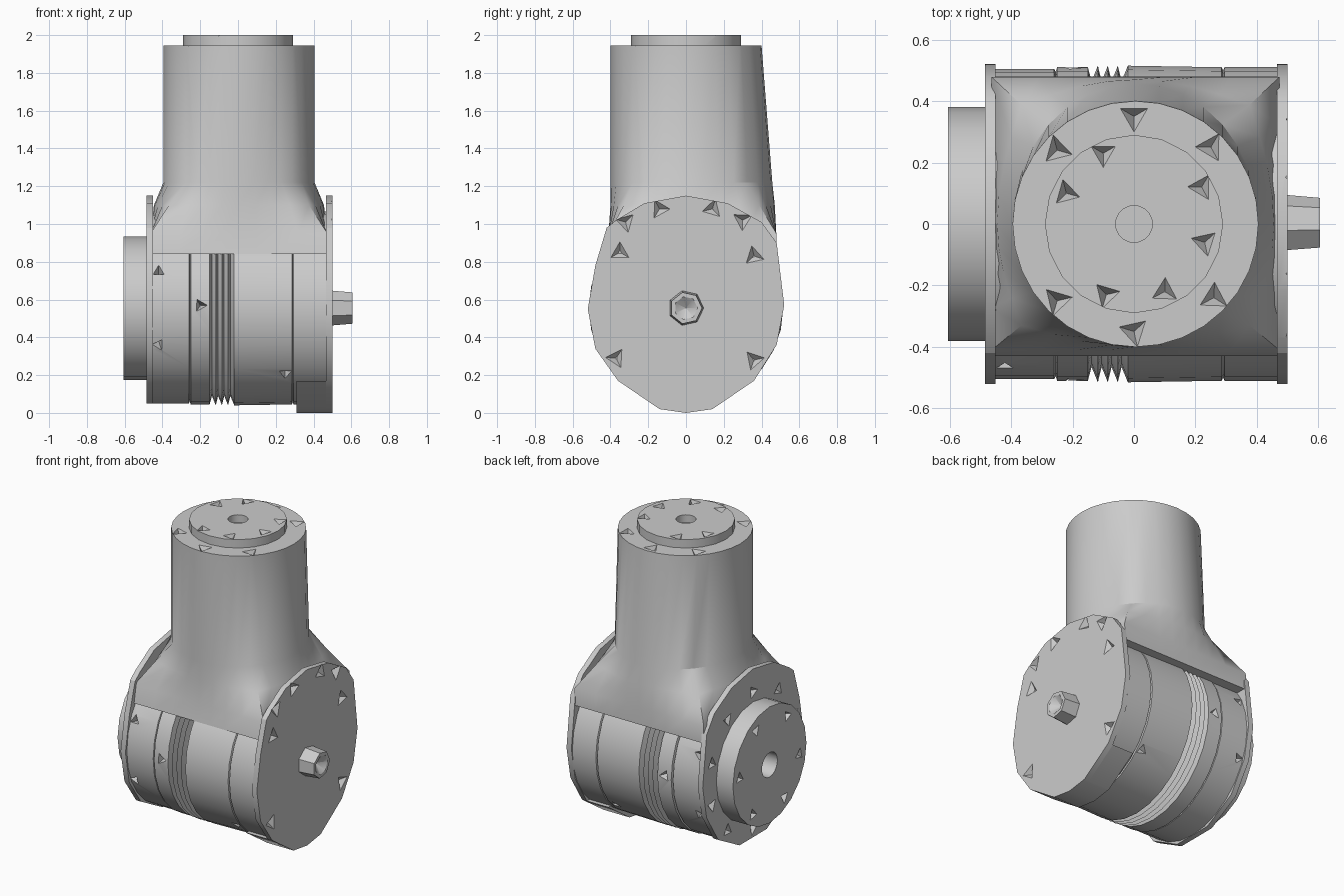
import bpy, bmesh, math
from mathutils import Vector, Matrix

cube = bpy.data.objects.get("Cube")
if cube:
    bpy.data.objects.remove(cube, do_unlink=True)

grey = bpy.data.materials.new("plain grey")
grey.use_nodes = True
GREY = (0.6, 0.6, 0.6, 1)
grey.diffuse_color = GREY
grey.node_tree.nodes["Principled BSDF"].inputs["Base Color"].default_value = GREY

AXIS_Z = 0.555          # height of the horizontal drum axis
TAU = math.tau


def make(name, rings):
    """Skin a list of point rings into a closed, smooth-shaded object."""
    bm = bmesh.new()
    loops = [[bm.verts.new(p) for p in ring] for ring in rings]
    for a, b in zip(loops, loops[1:]):
        n = len(a)
        for i in range(n):
            j = (i + 1) % n
            bm.faces.new((a[i], a[j], b[j], b[i]))
    bm.faces.new(loops[0][::-1])
    bm.faces.new(loops[-1])
    bmesh.ops.recalc_face_normals(bm, faces=bm.faces)
    mesh = bpy.data.meshes.new(name)
    bm.to_mesh(mesh)
    bm.free()
    mesh.materials.append(grey)
    obj = bpy.data.objects.new(name, mesh)
    bpy.context.collection.objects.link(obj)
    return obj


def lathe(name, profile, n, upright=False):
    """Turn (position, radius) pairs about the drum axis or the vertical."""
    rings = []
    for t, r in profile:
        ring = []
        for i in range(n):
            u, v = r * math.cos(TAU * i / n), r * math.sin(TAU * i / n)
            ring.append((u, v, t) if upright else (t, u, AXIS_Z + v))
        rings.append(ring)
    return make(name, rings)


def plate(name, outline, x0, x1):
    return make(name, [[(x, y, z) for y, z in outline] for x in (x0, x1)])


def pit(obj, spots, normal, size, depth):
    """Cut small three-sided bolt pits into a surface."""
    bm = bmesh.new()
    for k, spot in enumerate(spots):
        n = Vector(normal(spot) if callable(normal) else normal).normalized()
        turn = n.to_track_quat('Z', 'Y').to_matrix().to_4x4()
        lift = Matrix.Translation(Vector(spot))
        spin = Matrix.Rotation(k * 1.3, 4, 'Z')
        bmesh.ops.create_cone(bm, cap_ends=True, segments=3, radius1=0.003,
                              radius2=size * 1.25, depth=depth * 1.25,
                              matrix=lift @ turn @ spin @ Matrix.Translation((0, 0, -depth * 0.375)))
    mesh = bpy.data.meshes.new("pit_cutter")
    bm.to_mesh(mesh)
    bm.free()
    mesh.materials.append(grey)
    cutter = bpy.data.objects.new("pit_cutter", mesh)
    cutter.hide_render = True
    bpy.context.collection.objects.link(cutter)
    mod = obj.modifiers.new("pits", 'BOOLEAN')
    mod.operation, mod.solver, mod.object = 'DIFFERENCE', 'EXACT', cutter
    bpy.context.view_layer.objects.active = obj
    bpy.ops.object.modifier_apply(modifier=mod.name)
    bpy.data.objects.remove(cutter, do_unlink=True)


# Horizontal drum with fine seams and a group of ribs
profile = [(-0.455, 0.505), (-0.26, 0.505), (-0.255, 0.495), (-0.25, 0.51), (-0.15, 0.51)]
for i in range(4):
    x = -0.15 + i * 0.0325
    profile += [(x + 0.012, 0.465), (x + 0.0325, 0.515)]
profile += [(0.285, 0.51), (0.29, 0.5), (0.295, 0.51), (0.47, 0.51)]
drum = lathe("drum", profile, 28)
drum_spots = []
for x, z in [(-0.42, 0.75), (-0.2, 0.57), (0.25, 0.21), (-0.42, 0.36)]:
    y = math.sqrt(0.505 ** 2 - (z - AXIS_Z) ** 2)
    drum_spots += [(x, -y, z), (x, y, z)]
pit(drum, drum_spots, lambda s: (0, s[1], s[2] - AXIS_Z), 0.035, 0.05)

# End covers: egg-shaped plates closing the drum
upper = [(0.52, 0.57), (0.48, 0.9), (0.4, 1.01), (0.22, 1.11), (0, 1.15),
         (-0.22, 1.11), (-0.37, 1.02), (-0.42, 0.98), (-0.48, 0.78), (-0.52, 0.55)]
lower = [(-0.48, 0.34), (-0.36, 0.17), (-0.14, 0.02), (0, 0),
         (0.14, 0.02), (0.36, 0.17), (0.48, 0.36)]
left_cover = plate("left_cover", upper + lower, 0.465, 0.5)
pit(left_cover, [(0.5, y, z) for y, z in
                 [(-0.35, 0.85), (-0.32, 1.01), (-0.14, 1.08), (0.14, 1.08),
                  (0.3, 1.02), (0.36, 0.83), (-0.37, 0.29), (0.36, 0.28)]],
    (1, 0, 0), 0.055, 0.033)
right_cover = plate("right_cover", upper + [(y, max(z, 0.05)) for y, z in lower],
                    -0.485, -0.45)
ring = [TAU * (i + 0.5) / 10 for i in range(10)]
pit(right_cover, [(-0.485, 0.445 * math.cos(a), AXIS_Z + 0.445 * math.sin(a)) for a in ring],
    (-1, 0, 0), 0.045, 0.033)

# Foot lump under the left cover
plate("foot_lump", lower[1:-1], 0.31, 0.499)

# Output boss with a bore, on the right
boss = lathe("output_boss", [(-0.48, 0.38), (-0.605, 0.38), (-0.605, 0.08),
                             (-0.5, 0.08), (-0.5, 0.001)], 20)
pit(boss, [(-0.605, 0.31 * math.cos(a), AXIS_Z + 0.31 * math.sin(a))
           for a in (0.1, 1.1, 2.2, 3.3, 4.2, 5.3)], (-1, 0, 0), 0.04, 0.05)

# Hollow drive stub on the left
lathe("drive_stub", [(0.49, 0.095), (0.605, 0.085), (0.605, 0.062), (0.56, 0.001)], 7)


# Tower: square saddle blending into a round column, leaning at the back
def section(z, half, front, back, square, n=32):
    pts = []
    for i in range(n):
        c, s = math.cos(TAU * i / n), math.sin(TAU * i / n)
        k = 1 + square * (1 / max(abs(c), abs(s)) - 1)
        pts.append((0.005 + half * c * k, s * k * (back if s > 0 else front), z))
    return pts


tower = make("tower", [section(0.84, 0.468, 0.43, 0.48, 1),
                       section(0.95, 0.468, 0.41, 0.478, 1),
                       section(1.1, 0.45, 0.4, 0.47, 0.4),
                       section(1.22, 0.4, 0.4, 0.457, 0),
                       section(1.945, 0.4, 0.4, 0.4, 0)])
pit(tower, [(x, y, 1.945) for x, y in
            [(0, 0.35), (-0.25, 0.24), (0.25, 0.25), (-0.25, -0.25), (0.26, -0.24), (0, -0.35)]],
    (0, 0, 1), 0.05, 0.05)

# Round flange on the tower with a central hole
flange = lathe("top_flange", [(1.94, 0.29), (2, 0.29), (2, 0.06), (1.95, 0.06),
                              (1.95, 0.001)], 20, upright=True)
pit(flange, [(x, y, 2) for x, y in
             [(-0.1, 0.23), (-0.22, 0.1), (0.22, 0.12), (-0.09, -0.23), (0.1, -0.22), (0.23, -0.06)]],
    (0, 0, 1), 0.045, 0.045)

# Smooth curved sides, crisp rims
for obj in bpy.context.collection.objects:
    if obj.type == 'MESH' and grey.name in obj.data.materials:
        bpy.ops.object.select_all(action='DESELECT')
        obj.select_set(True)
        bpy.context.view_layer.objects.active = obj
        bpy.ops.object.shade_smooth_by_angle(angle=math.radians(32))
